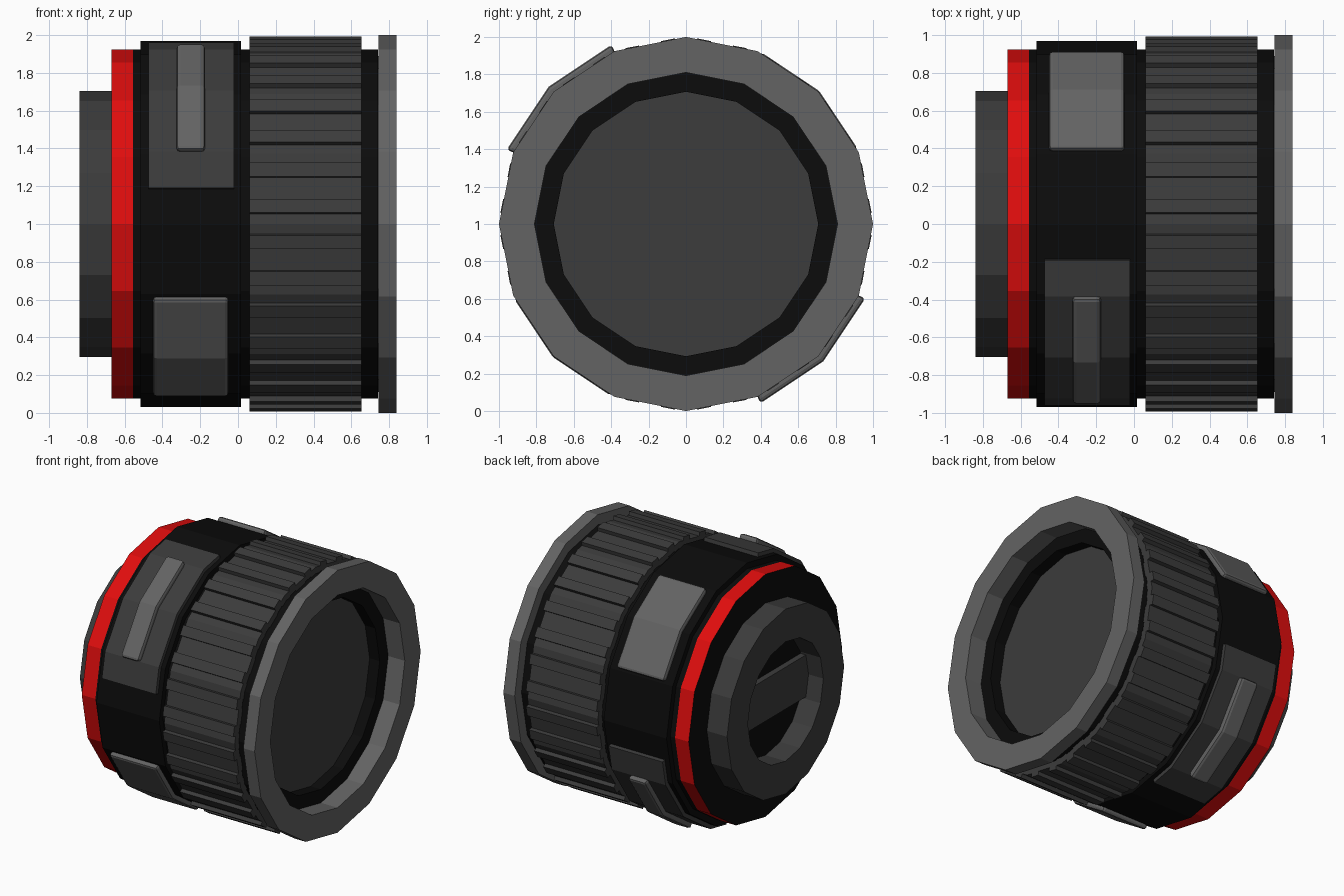
import bpy, bmesh, math

if "Cube" in bpy.data.objects:
    bpy.data.objects.remove(bpy.data.objects["Cube"])

SIDES = 16
STEP = 2 * math.pi / SIDES


def mat(name, rgb):
    m = bpy.data.materials.new(name)
    m.diffuse_color = (*rgb, 1)
    m.use_nodes = True
    m.node_tree.nodes["Principled BSDF"].inputs["Base Color"].default_value = m.diffuse_color
    return m


BLACK = mat("black", (0.0035, 0.0035, 0.0035))
DARK = mat("dark grey", (0.045, 0.045, 0.045))
LIGHT = mat("light grey", (0.125, 0.125, 0.125))
RED = mat("red", (0.75, 0.004, 0.004))


def finish(name, bm, mats, bevel=0):
    bmesh.ops.recalc_face_normals(bm, faces=bm.faces[:])
    me = bpy.data.meshes.new(name)
    bm.to_mesh(me)
    bm.free()
    for m in mats:
        me.materials.append(m)
    ob = bpy.data.objects.new(name, me)
    ob.location.z = 1
    bpy.context.collection.objects.link(ob)
    if bevel:
        b = ob.modifiers.new("bevel", "BEVEL")
        b.width, b.segments, b.limit_method = bevel, 2, 'ANGLE'
        b.angle_limit = math.radians(40)
    return ob


def lathe(name, profile, mats, seg_mats=None, closed=False):
    """Turn an (x, radius) profile round the x axis."""
    bm = bmesh.new()
    rings = []
    for x, r in profile:
        if r == 0:
            rings.append([bm.verts.new((x, 0, 0))] * SIDES)
        else:
            rings.append([bm.verts.new((x, r * math.cos(i * STEP), r * math.sin(i * STEP)))
                          for i in range(SIDES)])
    n = len(rings)
    for k in range(n if closed else n - 1):
        a, b = rings[k], rings[(k + 1) % n]
        for i in range(SIDES):
            j = (i + 1) % SIDES
            vs = list(dict.fromkeys([a[i], a[j], b[j], b[i]]))
            f = bm.faces.new(vs)
            f.material_index = seg_mats[k] if seg_mats else 0
    return finish(name, bm, mats)


def arc_block(name, x0, x1, centre, half, r_out, material, bevel=0):
    """Plate wrapped round the 16-sided barrel, angles in degrees."""
    a0, a1 = centre - half, centre + half
    angles = [a0] + [k * 22.5 for k in range(33) if a0 + 1 < k * 22.5 < a1 - 1] + [a1]
    bm = bmesh.new()
    rows = []
    for a in angles:
        t = math.radians(a)
        k = math.cos(STEP / 2) / math.cos(t % STEP - STEP / 2)
        rows.append([bm.verts.new((x, r * k * math.cos(t), r * k * math.sin(t)))
                     for x, r in ((x0, 0.94), (x0, r_out), (x1, r_out), (x1, 0.94))])
    for p, q in zip(rows, rows[1:]):
        for i in range(4):
            j = (i + 1) % 4
            bm.faces.new((p[i], p[j], q[j], q[i]))
    bm.faces.new(rows[0])
    bm.faces.new(rows[-1][::-1])
    return finish(name, bm, [material], bevel)


# Barrel core with red band and front lens well
lathe("barrel_core",
      [(-0.67, 0), (-0.67, 0.925), (-0.555, 0.925), (0.74, 0.925), (0.70, 0.9),
       (0.70, 0.707), (0.615, 0.707), (0.615, 0)],
      [BLACK, RED, DARK], [0, 1, 0, 0, 0, 0, 2])

# Black control ring
lathe("control_ring", [(-0.515, 0.9), (-0.515, 0.97), (0.015, 0.97), (0.015, 0.9)],
      [BLACK], closed=True)

# Front rim
lathe("front_rim", [(0.745, 1), (0.84, 1), (0.84, 0.81), (0.70, 0.81), (0.70, 0.89), (0.745, 0.89)],
      [LIGHT], closed=True)

# Rear mount tube
lathe("rear_mount", [(-0.84, 0.705), (-0.84, 0.455), (-0.66, 0.455), (-0.66, 0.705)],
      [DARK], closed=True)

# Bar across the mount opening
bm = bmesh.new()
bmesh.ops.create_cube(bm, size=1)
for v in bm.verts:
    v.co = (-0.69 + v.co.x * 0.05, v.co.y * 0.92, v.co.z * 0.32)
finish("mount_bar", bm, [DARK])

# Ribbed grip ring: two raised ribs on each of the 16 sides
bm = bmesh.new()
R = 0.975
LOW, HIGH = R * math.cos(STEP / 2), 0.985
section = [(-R * math.sin(STEP / 2), LOW)]
for s in (-1, 1):
    t0, t1 = sorted((s * 0.135, s * 0.06))
    section += [(t0, LOW), (t0, HIGH), (t1, HIGH), (t1, LOW)]
ends = []
for x in (0.06, 0.655):
    ring = []
    for i in range(SIDES):
        a = (i + 0.5) * STEP
        for t, r in section:
            ring.append(bm.verts.new((x, r * math.cos(a) - t * math.sin(a),
                                      r * math.sin(a) + t * math.cos(a))))
    ends.append(ring)
    bm.faces.new(ring)
n = len(ends[0])
for i in range(n):
    j = (i + 1) % n
    bm.faces.new((ends[0][i], ends[0][j], ends[1][j], ends[1][i]))
# open the ends so the lens well stays clear
caps = [f for f in bm.faces if len(f.verts) > 4]
for f, x in zip(caps, (0.06, 0.655)):
    loop = list(f.verts)
    bm.faces.remove(f)
    inner = [bm.verts.new((x, v.co.y * 0.93, v.co.z * 0.93)) for v in loop]
    for i in range(n):
        j = (i + 1) % n
        bm.faces.new((loop[i], loop[j], inner[j], inner[i]))
finish("grip_ring", bm, [DARK])

# Switch panels with sliders, and plain pads, on opposite sides
for tag, a in (("upper", 135), ("lower", 315)):
    arc_block(tag + "_switch_panel", -0.475, -0.02, a, 33.75, 1.0, DARK)
    arc_block(tag + "_slider", -0.325, -0.175, a, 22.5, 1.038, LIGHT, 0.02)
for tag, a in (("upper", 45), ("lower", 225)):
    arc_block(tag + "_pad", -0.45, -0.05, a, 21.5, 1.006, LIGHT, 0.02)
